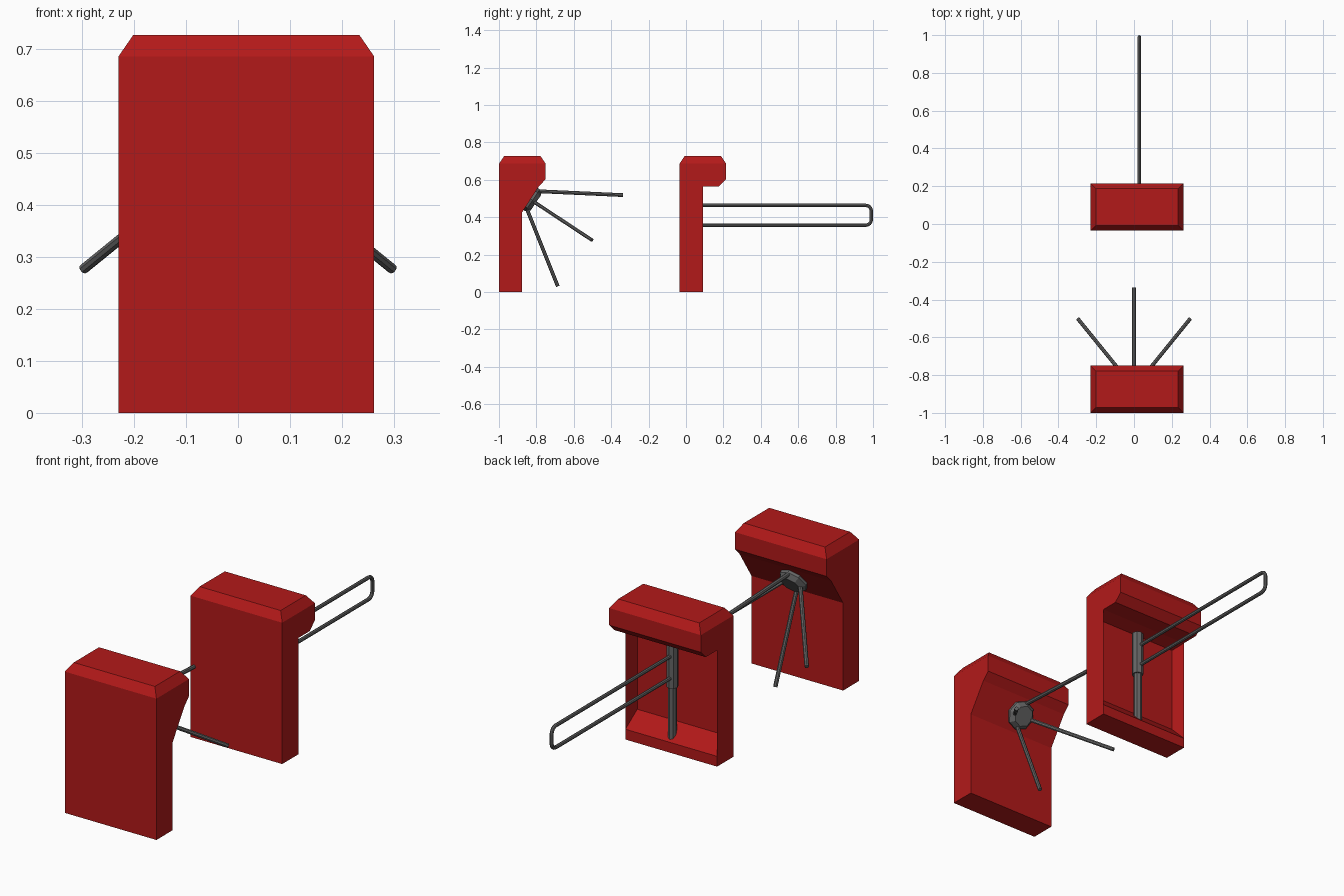
import bpy, bmesh, math
from mathutils import Vector

if "Cube" in bpy.data.objects:
    bpy.data.objects.remove(bpy.data.objects["Cube"])

X0, X1 = -0.23, 0.262
RED = bpy.data.materials.new("red_paint")
RED.diffuse_color = (0.45, 0.01, 0.01, 1)
RED.use_nodes = True
RED.node_tree.nodes["Principled BSDF"].inputs["Base Color"].default_value = RED.diffuse_color
GREY = bpy.data.materials.new("grey_metal")
GREY.diffuse_color = (0.13, 0.13, 0.13, 1)
GREY.use_nodes = True
GREY.node_tree.nodes["Principled BSDF"].inputs["Base Color"].default_value = GREY.diffuse_color


def finish(name, bm, mat):
    bmesh.ops.recalc_face_normals(bm, faces=bm.faces)
    me = bpy.data.meshes.new(name)
    bm.to_mesh(me)
    bm.free()
    ob = bpy.data.objects.new(name, me)
    ob.data.materials.append(mat)
    bpy.context.collection.objects.link(ob)
    return ob


def cabinet(name, profile, recess=False):
    """Extrude a y-z profile across the width, then taper the cap."""
    bm = bmesh.new()
    base = bm.faces.new([bm.verts.new((X0, y, z)) for y, z in profile])
    ext = bmesh.ops.extrude_face_region(bm, geom=[base], use_keep_orig=True)
    for v in ext["geom"]:
        if isinstance(v, bmesh.types.BMVert):
            v.co.x = X1
    bmesh.ops.recalc_face_normals(bm, faces=bm.faces)
    bm.faces.ensure_lookup_table()
    top = max(bm.faces, key=lambda f: f.calc_center_median().z)
    bmesh.ops.inset_region(bm, faces=[top], thickness=0.04, depth=0.041)
    if recess:
        # sunken back panel with a sloping sill
        back = [f for f in bm.faces if f.normal.y > 0.9
                and 0.2 < f.calc_center_median().z < 0.45][0]
        bmesh.ops.inset_region(bm, faces=[back], thickness=0.02, depth=-0.07)
        for v in back.verts:
            if v.co.z < 0.2:
                v.co.z += 0.06
    return finish(name, bm, RED)


def rod(name, a, b, r1, r2=None, sides=8):
    a, b = Vector(a), Vector(b)
    bm = bmesh.new()
    bmesh.ops.create_cone(bm, cap_ends=True, segments=sides, radius1=r1,
                          radius2=r1 if r2 is None else r2, depth=(b - a).length)
    bm.transform((b - a).to_track_quat('Z', 'Y').to_matrix().to_4x4())
    bmesh.ops.translate(bm, verts=bm.verts, vec=(a + b) / 2)
    return finish(name, bm, GREY)


# Cabinets
cabinet("tripod_cabinet", [(-1, 0), (-0.877, 0), (-0.877, 0.425), (-0.785, 0.567),
                           (-0.75, 0.603), (-0.75, 0.686), (-1, 0.686)])
cabinet("gate_cabinet", [(-0.035, 0), (0.09, 0), (0.09, 0.05), (0.09, 0.565),
                         (0.177, 0.565), (0.215, 0.603), (0.215, 0.686),
                         (-0.035, 0.686)], recess=True)

# Octagonal hub on the sloping face
axis = Vector((0, 0.83, -0.56)).normalized()
face = Vector((0, -0.802, 0.478))
rod("hub_base", face - axis * 0.06, face - axis * 0.022, 0.07)
rod("hub_bevel", face - axis * 0.022, face, 0.07, 0.05)

# Four spread arms
rod("upper_arm", (0, -0.82, 0.54), (0, -0.337, 0.518), 0.01)
rod("lower_arm", (0, -0.853, 0.45), (0, -0.685, 0.03), 0.01)
for s, n in ((-1, "left_arm"), (1, "right_arm")):
    rod(n, (s * 0.035, -0.825, 0.49), (s * 0.297, -0.502, 0.277), 0.01)

# Gate post and sleeve
rod("gate_post", (0.03, 0.062, 0.06), (0.03, 0.062, 0.32), 0.02)
rod("gate_sleeve", (0.03, 0.062, 0.31), (0.03, 0.062, 0.53), 0.027)

# Bent gate loop
ZL, ZH, YE, R = 0.357, 0.463, 0.991, 0.03
pts = [(0.06, ZL)]
for cz, start in ((ZL + R, -90), (ZH - R, 0)):
    for i in range(5):
        t = math.radians(start + 22.5 * i)
        pts.append((YE - R + R * math.cos(t), cz + R * math.sin(t)))
pts.append((0.06, ZH))
cu = bpy.data.curves.new("gate_loop", 'CURVE')
cu.dimensions = '3D'
cu.bevel_depth = 0.009
cu.bevel_resolution = 2
cu.use_fill_caps = True
sp = cu.splines.new('POLY')
sp.points.add(len(pts) - 1)
for p, (y, z) in zip(sp.points, pts):
    p.co = (0.028, y, z, 1)
cu.materials.append(GREY)
loop = bpy.data.objects.new("gate_loop", cu)
bpy.context.collection.objects.link(loop)
bpy.context.view_layer.objects.active = loop
loop.select_set(True)
bpy.ops.object.convert(target='MESH')
for p in loop.data.polygons:
    p.use_smooth = False
